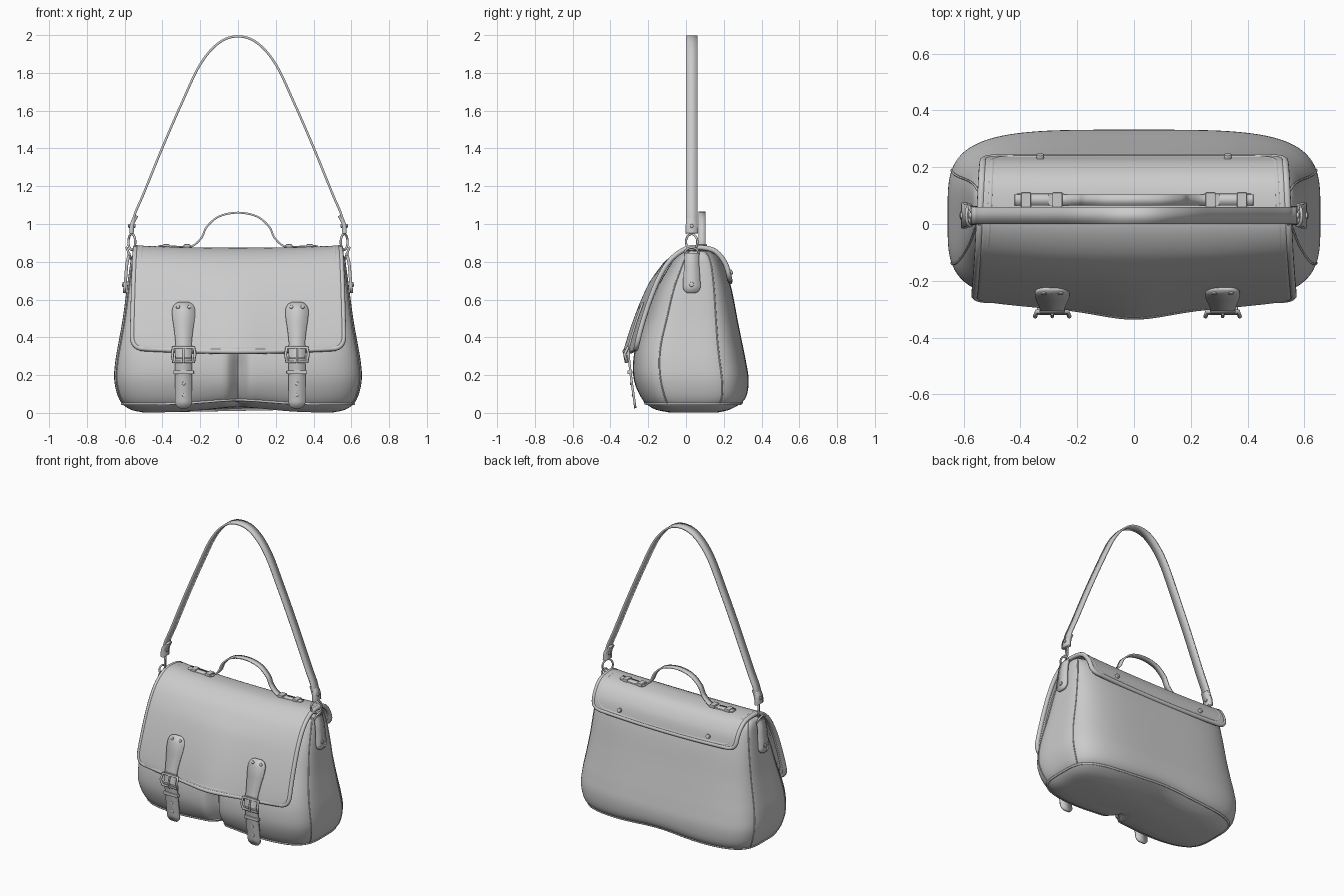
import bpy, math
from mathutils import Vector

if "Cube" in bpy.data.objects:
    bpy.data.objects.remove(bpy.data.objects["Cube"])


def spline(pts, t):
    """Catmull-Rom through pts, t in 0..1."""
    n = len(pts) - 1
    i = min(int(t * n), n - 1)
    f = t * n - i
    a, b, c, d = (pts[max(0, min(n, i + k))] for k in (-1, 0, 1, 2))
    return [0.5 * (2*q + (r - p)*f + (2*p - 5*q + 4*r - s)*f*f + (3*q - p - 3*r + s)*f**3)
            for p, q, r, s in zip(a, b, c, d)]


def finish(name, verts, faces, thick=0):
    me = bpy.data.meshes.new(name)
    me.from_pydata([tuple(v) for v in verts], [], faces)
    ob = bpy.data.objects.new(name, me)
    bpy.context.collection.objects.link(ob)
    for p in me.polygons:
        p.use_smooth = True
    me.set_sharp_from_angle(angle=math.radians(40))
    if thick:
        m = ob.modifiers.new("thickness", 'SOLIDIFY')
        m.thickness, m.offset = thick, 0
    return ob


def tube(name, pts, r, cyclic=False):
    cu = bpy.data.curves.new(name, 'CURVE')
    cu.dimensions = '3D'
    cu.bevel_depth, cu.bevel_resolution = r, 2
    cu.use_fill_caps = True
    sp = cu.splines.new('POLY')
    sp.points.add(len(pts) - 1)
    for p, co in zip(sp.points, pts):
        p.co = (*co, 1)
    sp.use_cyclic_u = cyclic
    ob = bpy.data.objects.new(name, cu)
    bpy.context.collection.objects.link(ob)
    return ob


def ribbon(name, pts, widths, across, thick, round_a=False, round_b=False, n=64):
    """Flat strap along a spline, with optional rounded ends."""
    across = Vector(across)
    ps = [Vector(spline(pts, (1 - math.cos(math.pi*i/n))/2)) for i in range(n + 1)]
    dist = [0]
    for a, b in zip(ps, ps[1:]):
        dist.append(dist[-1] + (b - a).length)
    verts = []
    for i, p in enumerate(ps):
        h = spline([(w,) for w in widths], dist[i]/dist[-1])[0]/2
        r = h * 0.8
        for on, d in ((round_a, dist[i]), (round_b, dist[-1] - dist[i])):
            if on and d < r:
                h *= 0.3 + 0.7*math.sqrt(max(0, 1 - (1 - d/r)**2))
        verts += [p - across*h, p + across*h]
    return finish(name, verts, [(2*i, 2*i+1, 2*i+3, 2*i+2) for i in range(n)], thick)


def rivet(name, loc, axis, r=0.012, depth=0.014):
    bpy.ops.mesh.primitive_cylinder_add(vertices=16, radius=r, depth=depth, location=loc)
    ob = bpy.context.object
    ob.name = name
    ob.rotation_euler = Vector(axis).to_track_quat('Z', 'Y').to_euler()
    b = ob.modifiers.new("round", 'BEVEL')
    b.width, b.segments = 0.004, 2


def box(name, loc, size):
    bpy.ops.mesh.primitive_cube_add(size=1, location=loc)
    ob = bpy.context.object
    ob.name, ob.scale = name, size
    bpy.ops.object.transform_apply(location=False, rotation=False, scale=True)
    b = ob.modifiers.new("round", 'BEVEL')
    b.width, b.segments = 0.004, 2


# Body: rounded-box rings of (z, half width, front y, back y)
RINGS = [(0.002, .50, -.11, .19), (.02, .575, -.18, .25), (.07, .628, -.235, .315),
         (.17, .655, -.275, .332), (.27, .65, -.28, .318), (.37, .633, -.262, .298),
         (.50, .61, -.215, .272), (.65, .59, -.16, .243), (.76, .575, -.10, .21),
         (.82, .565, -.06, .18), (.85, .548, -.03, .145), (.858, .52, .0, .12)]


def body_point(th, t, grow=0.0):
    z, hx, yf, yb = spline(RINGS, t)
    c, s = math.cos(th), math.sin(th)
    r = (c**4 + s**4) ** -0.25
    x, y = (hx + grow)*r*c, (yf + yb)/2 + ((yb - yf)/2 + grow)*r*s
    low = max(0, 1 - z/0.5)
    if s < 0:  # groove between the two front pockets
        y += 0.075*math.exp(-(x/0.035)**2)*min(1, low*2)*min(1, -s*1.5)
    z += 0.03*math.exp(-(x/0.22)**2)*max(0, 1 - z/0.15)
    return Vector((x, y, z))


N, M = 192, 44
verts = [body_point(2*math.pi*j/N, i/M) for i in range(M + 1) for j in range(N)]
faces = [(i*N + j, i*N + (j+1) % N, (i+1)*N + (j+1) % N, (i+1)*N + j)
         for i in range(M) for j in range(N)]
faces += [tuple(reversed(range(N))), tuple(range(M*N, (M+1)*N))]
finish("bag_body", verts, faces)

# Base piping and side panel seams
tube("base_piping", [body_point(2*math.pi*j/N, 0.15) for j in range(N)], 0.007, True)
for base in (0, math.pi):
    for off in (-0.5, 0.5):
        tube("side_seam", [body_point(base + off, 0.15 + 0.8*i/40) for i in range(41)], 0.004)

# Flap: profile (y, z) from the back edge, over the top, to the front edge
FLAP = [(.232, .705), (.208, .79), (.155, .855), (.08, .875), (0, .868), (-.08, .812),
        (-.14, .72), (-.19, .60), (-.235, .46), (-.265, .34)]
FLAP_LEN = 1.0


def flap_point(u, t, inset=0.0):
    t = inset + t*(1 - 2*inset)
    y, z = spline(FLAP, t)
    d, r = min(t - inset, 1 - inset - t)*FLAP_LEN, 0.07
    w = 0.528 + 0.034*t - inset*1.3
    if d < r:
        w -= r - math.sqrt(max(0, r*r - (r - d)**2))
    x = u*w
    front = max(0, min(1, (0.05 - y)/0.2))
    y -= front*0.03*(1 - u*u) + 0.028*max(0, t - .6)/.4*math.exp(-(x/0.16)**2)
    z -= 0.012*(1 - u*u)*(1 if t < .6 else 1.2)
    return Vector((x, y, z))


def flap_border(inset):
    ss = [(1 - math.cos(math.pi*i/60))/2 for i in range(61)]
    us = [-1 + 2*i/40 for i in range(41)]
    return ([flap_point(-1, s, inset) for s in ss] + [flap_point(u, 1, inset) for u in us[1:]]
            + [flap_point(1, s, inset) for s in ss[::-1][1:]]
            + [flap_point(u, 0, inset) for u in us[::-1][1:-1]])


U, S = 60, 60
verts = [flap_point(-1 + 2*i/U, (1 - math.cos(math.pi*k/S))/2)
         for k in range(S + 1) for i in range(U + 1)]
faces = [(k*(U+1) + i, k*(U+1) + i + 1, (k+1)*(U+1) + i + 1, (k+1)*(U+1) + i)
         for k in range(S) for i in range(U)]
finish("flap", verts, faces, 0.02)
tube("flap_edge_piping", flap_border(0), 0.014, True)
tube("flap_inner_seam", flap_border(0.025), 0.0115, True)

# Front straps with buckles
for cx in (-0.288, 0.312):
    ribbon("front_strap", [(cx, -.228, .585), (cx, -.255, .51), (cx, -.28, .43),
                           (cx, -.302, .35), (cx, -.313, .29)],
           [.12, .12, .10, .085, .085], (1, 0, 0), 0.012, True)
    ribbon("strap_tail", [(cx, -.305, .36), (cx, -.302, .29), (cx, -.292, .20),
                          (cx, -.28, .11), (cx, -.268, .025)],
           [.09, .09, .09], (1, 0, 0), 0.012, False, True)
    tube("buckle_frame", [(cx - .055, -.308, .345), (cx + .055, -.308, .345),
                          (cx + .06, -.325, .31), (cx + .055, -.312, .27),
                          (cx - .055, -.312, .27), (cx - .06, -.325, .31)], 0.008, True)
    tube("buckle_prong", [(cx, -.315, .34), (cx, -.326, .305), (cx, -.318, .265)], 0.006)
    box("strap_keeper", (cx, -.297, .215), (.108, .026, .02))
    for z, y in ((.155, -.293), (.095, -.284)):
        rivet("strap_eyelet", (cx, y, z), (0, -1, 0.1), 0.009, 0.006)
    for dx in (-.03, .03):
        rivet("strap_rivet", (cx + dx, -.242, .56), (0, -1, .4), 0.01)

# Carry handle on top of the flap
half = [(.42, .085, .884), (.33, .085, .880), (.25, .085, .880), (.195, .085, .925),
        (.165, .085, .985), (.10, .085, 1.04)]
ribbon("carry_handle", [(-x, y, z) for x, y, z in half] + [(0, .085, 1.06)] + half[::-1],
       [.038, .038], (0, 1, 0), 0.01, n=120)

# Long shoulder strap
half = [(.557, .03, .955), (.55, .03, 1.04), (.50, .03, 1.16), (.40, .03, 1.405),
        (.30, .03, 1.635), (.20, .03, 1.845), (.10, .03, 1.96)]
ribbon("shoulder_strap", [(-x, y, z) for x, y, z in half] + [(0, .03, 1.993)] + half[::-1],
       [.06, .06], (0, 1, 0), 0.012, n=160)

# Parts repeated on both sides
for sx in (-1, 1):
    for x in (.27, .38):
        box("handle_keeper", (sx*x, .085, .882), (.035, .052, .022))
    box("handle_plate", (sx*.33, .085, .876), (.17, .044, .014))
    rivet("back_rivet", (sx*.33, .236, .745), (0, 1, .35), 0.014, 0.02)
    ribbon("strap_end_tab", [(sx*.565, .03, .95), (sx*.560, .03, 1.0), (sx*.538, .03, 1.045)],
           [.066, .062, .05], (0, 1, 0), 0.022)
    rivet("strap_end_rivet", (sx*.562, .03, .99), (1, 0, 0), 0.01, 0.04)
    ring = [2*math.pi*i/28 for i in range(28)]
    tube("strap_ring", [(sx*(.562 + .018*math.cos(a)), .03 + .03*math.cos(a),
                         .905 + .042*math.sin(a)) for a in ring], 0.006, True)
    tube("side_ring", [(sx*(.578 + .012*math.sin(a)), .03 + .036*math.cos(a),
                        .845 + .03*math.sin(a)) for a in ring], 0.006, True)
    ribbon("side_tab", [(sx*.575, .03, .845), (sx*.588, .03, .79), (sx*.594, .03, .72),
                        (sx*.602, .03, .635)], [.075, .08, .09, .095], (0, 1, 0), 0.016,
           False, True)
    rivet("side_tab_rivet", (sx*.604, .03, .68), (sx, 0, .1), 0.013, 0.018)
